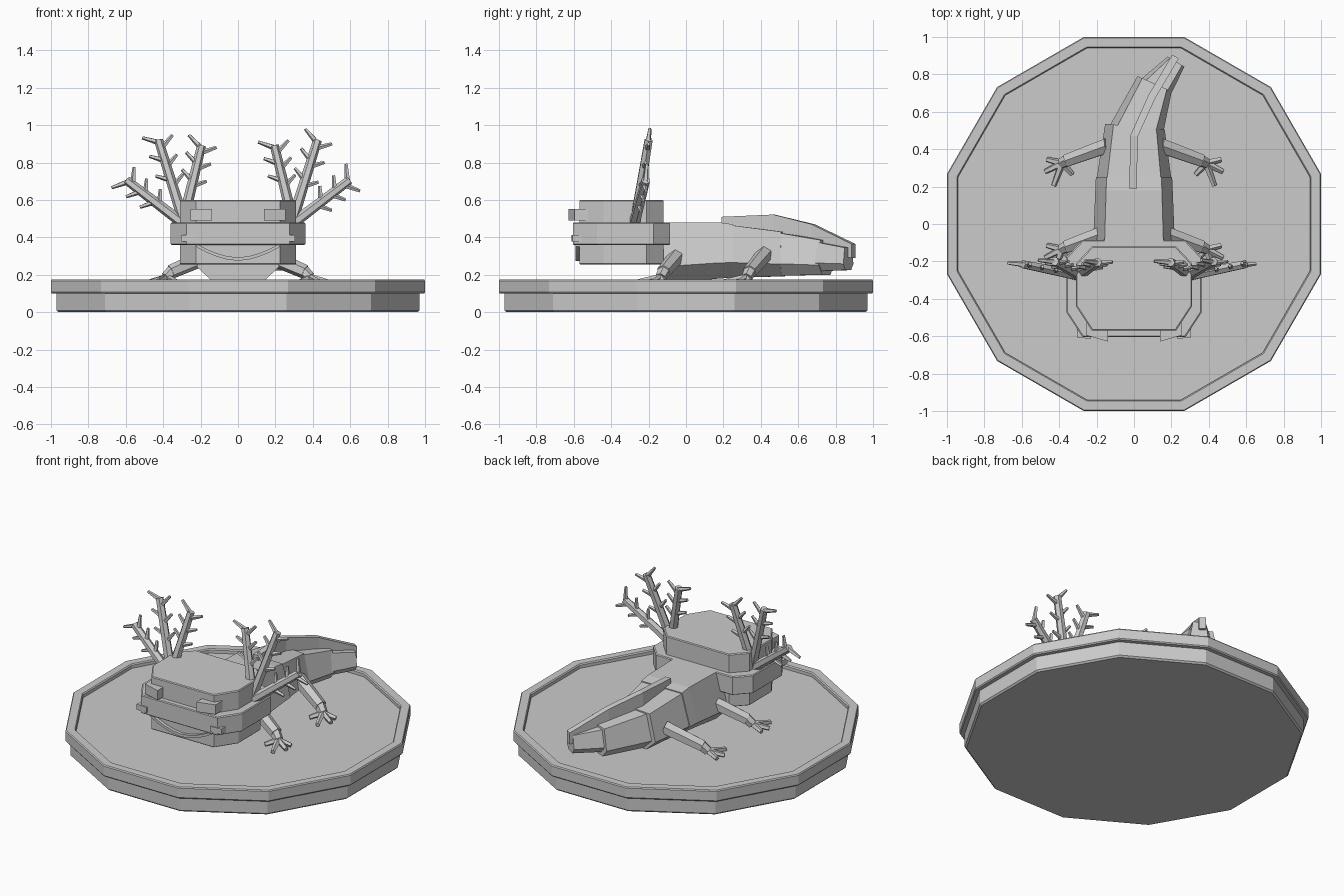
import bpy, bmesh, math
from mathutils import Vector

cube = bpy.data.objects.get("Cube")
if cube:
    bpy.data.objects.remove(cube, do_unlink=True)

grey = bpy.data.materials.new("plain_grey")
grey.use_nodes = True
grey.diffuse_color = (0.6, 0.6, 0.6, 1)
grey.node_tree.nodes["Principled BSDF"].inputs["Base Color"].default_value = (0.6, 0.6, 0.6, 1)


def build(name, lofts):
    """One object from several closed lofts; each loft is a list of rings."""
    bm = bmesh.new()
    for rings in lofts:
        loops = [[bm.verts.new(p) for p in ring] for ring in rings]
        n = len(loops[0])
        for a, b in zip(loops, loops[1:]):
            for i in range(n):
                j = (i + 1) % n
                bm.faces.new((a[i], a[j], b[j], b[i]))
        bm.faces.new(loops[0][::-1])
        bm.faces.new(loops[-1])
    bmesh.ops.recalc_face_normals(bm, faces=bm.faces)
    mesh = bpy.data.meshes.new(name)
    bm.to_mesh(mesh)
    bm.free()
    mesh.materials.append(grey)
    obj = bpy.data.objects.new(name, mesh)
    bpy.context.collection.objects.link(obj)
    return obj


def bar(a, b, ra, rb, sides=6):
    """Tapered rod between two points."""
    a, b = Vector(a), Vector(b)
    d = (b - a).normalized()
    u = d.cross(Vector((0, 1, 0.1))).normalized()
    v = d.cross(u)
    turns = [2 * math.pi * i / sides for i in range(sides)]
    return [[c + r * (u * math.cos(t) + v * math.sin(t)) for t in turns]
            for c, r in ((a, ra), (b, rb))]


def polygon_ring(apothem, z, sides=12):
    r = apothem / math.cos(math.pi / sides)
    return [(r * math.cos(2 * math.pi * (i + 0.5) / sides),
             r * math.sin(2 * math.pi * (i + 0.5) / sides), z) for i in range(sides)]


def head_ring(hw, front, back, z):
    """Rectangle with cut corners, longer cuts at the front."""
    c, f, b = 0.085, 0.13, 0.09
    half = [(hw - c, front), (hw, front + f), (hw, back - b), (hw - c, back)]
    return [(x, y, z) for x, y in half] + [(-x, y, z) for x, y in half[::-1]]


def body_ring(x, y, hw, bottom, top, turn=0):
    """Hexagonal cross-section, turned about z to follow the tail."""
    mid = bottom + (top - bottom) * 0.28
    outline = [(-0.55, bottom), (0.55, bottom), (1, mid), (0.72, top), (-0.72, top), (-1, mid)]
    return [(x + k * hw * math.cos(turn), y - k * hw * math.sin(turn), z) for k, z in outline]


# Plinth with a stepped foot and a recessed floor
build("plinth", [[polygon_ring(r, z) for r, z in (
    (0.96, 0), (0.97, 0.01), (0.97, 0.10), (0.995, 0.10), (1, 0.107), (1, 0.168),
    (0.995, 0.175), (0.946, 0.175), (0.94, 0.168), (0.94, 0.148))]])

# Head: jaw, wide cheek band and crown
for name, hw, front, back, low, high in (
        ("jaw", 0.31, -0.57, -0.12, 0.255, 0.37),
        ("cheek_band", 0.36, -0.605, -0.085, 0.36, 0.48),
        ("crown", 0.31, -0.57, -0.12, 0.47, 0.60)):
    build(name, [[head_ring(hw - e, front + e, back - e, z) for e, z in (
        (0.005, low), (0, low + 0.005), (0, high - 0.005), (0.005, high))]])

# Mouth: curved strip on the jaw
mouth = []
for i in range(9):
    x = -0.225 + 0.45 * i / 8
    z = 0.275 + 0.075 * (abs(x) / 0.225) ** 1.8
    mouth.append([(x, -0.56, z), (x, -0.59, z), (x, -0.59, z + 0.018), (x, -0.56, z + 0.018)])
build("mouth", [mouth])


def slab(x0, y0, x1, y1, depth, low, high):
    """Box whose front edge runs between two plan points."""
    return [[(x0, y0, z), (x1, y1, z), (x1, y1 + depth, z), (x0, y0 + depth, z)]
            for z in (low, high)]


# Body and tail segments, each slightly smaller than the last
build("body", [[body_ring(0, -0.14, 0.22, 0.15, 0.48), body_ring(0, 0.18, 0.207, 0.18, 0.48),
                body_ring(0, 0.25, 0.204, 0.185, 0.47)]])
build("hips", [[body_ring(0, 0.24, 0.2, 0.188, 0.465), body_ring(0.005, 0.52, 0.16, 0.19, 0.43, 0.1)]])
build("tail_base", [[body_ring(0.01, 0.5, 0.147, 0.195, 0.425, 0.1),
                     body_ring(0.11, 0.75, 0.1, 0.2, 0.385, 0.42)]])
build("tail_tip", [[body_ring(0.105, 0.72, 0.095, 0.22, 0.375, 0.42),
                    body_ring(0.225, 0.868, 0.052, 0.225, 0.345, 0.55)]])

# Fin along the back and tail
fin = []
for x, y, low, high, turn in ((-0.005, 0.19, 0.42, 0.51, 0), (0, 0.47, 0.37, 0.522, 0.15),
                              (0.095, 0.68, 0.32, 0.47, 0.45), (0.222, 0.895, 0.29, 0.365, 0.55)):
    dx, dy = 0.02 * math.cos(turn), -0.02 * math.sin(turn)
    fin.append([(x - dx, y - dy, low), (x + dx, y + dy, low),
                (x + dx, y + dy, high), (x - dx, y - dy, high)])
build("back_fin", [fin])


def gill(s, base, tip):
    """Feathery stalk with pairs of short twigs."""
    a, b = Vector((s * base[0], base[1], base[2])), Vector((s * tip[0], tip[1], tip[2]))
    d = (b - a).normalized()
    side = d.cross(Vector((0, 1, 0))).normalized()
    parts = [bar(a, b, 0.03, 0.024)]
    for t, length in ((0.45, 0.085), (0.7, 0.085), (0.93, 0.095)):
        for k in (-1, 1):
            p = a.lerp(b, t + 0.04 * k)
            out = (d * 0.55 + side * k * 0.84)
            parts.append(bar(p, p + out * length, 0.016, 0.009, 5))
    return parts


# Mirrored parts: eyes, nostrils, gills and legs
for s, label in ((1, "left"), (-1, "right")):
    build(label + "_eye", [slab(s * 0.14, -0.628, s * 0.255, -0.595, 0.07, 0.49, 0.553)])
    build(label + "_nostril", [slab(s * 0.23, -0.613, s * 0.305, -0.608, 0.07, 0.377, 0.413)])

    build(label + "_gills", [p for base, tip in (
        ((0.285, -0.265, 0.52), (0.195, -0.205, 0.89)),
        ((0.295, -0.27, 0.50), (0.425, -0.2, 0.92)),
        ((0.30, -0.275, 0.48), (0.595, -0.215, 0.705))) for p in gill(s, base, tip)])

    for part, dy in (("front", -0.46), ("rear", 0)):
        hand = Vector((s * 0.385, 0.325 + dy, 0.185))
        limb = [bar((s * 0.14, 0.42 + dy, 0.31), (s * 0.36, 0.34 + dy, 0.215), 0.045, 0.038),
                bar((s * 0.345, 0.345 + dy, 0.225), hand, 0.034, 0.03)]
        for fx, fy in ((0.465, 0.345), (0.475, 0.28), (0.43, 0.205), (0.33, 0.265)):
            limb.append(bar(hand, (s * fx, fy + dy, 0.163), 0.02, 0.014, 5))
        build(label + "_" + part + "_leg", limb)
